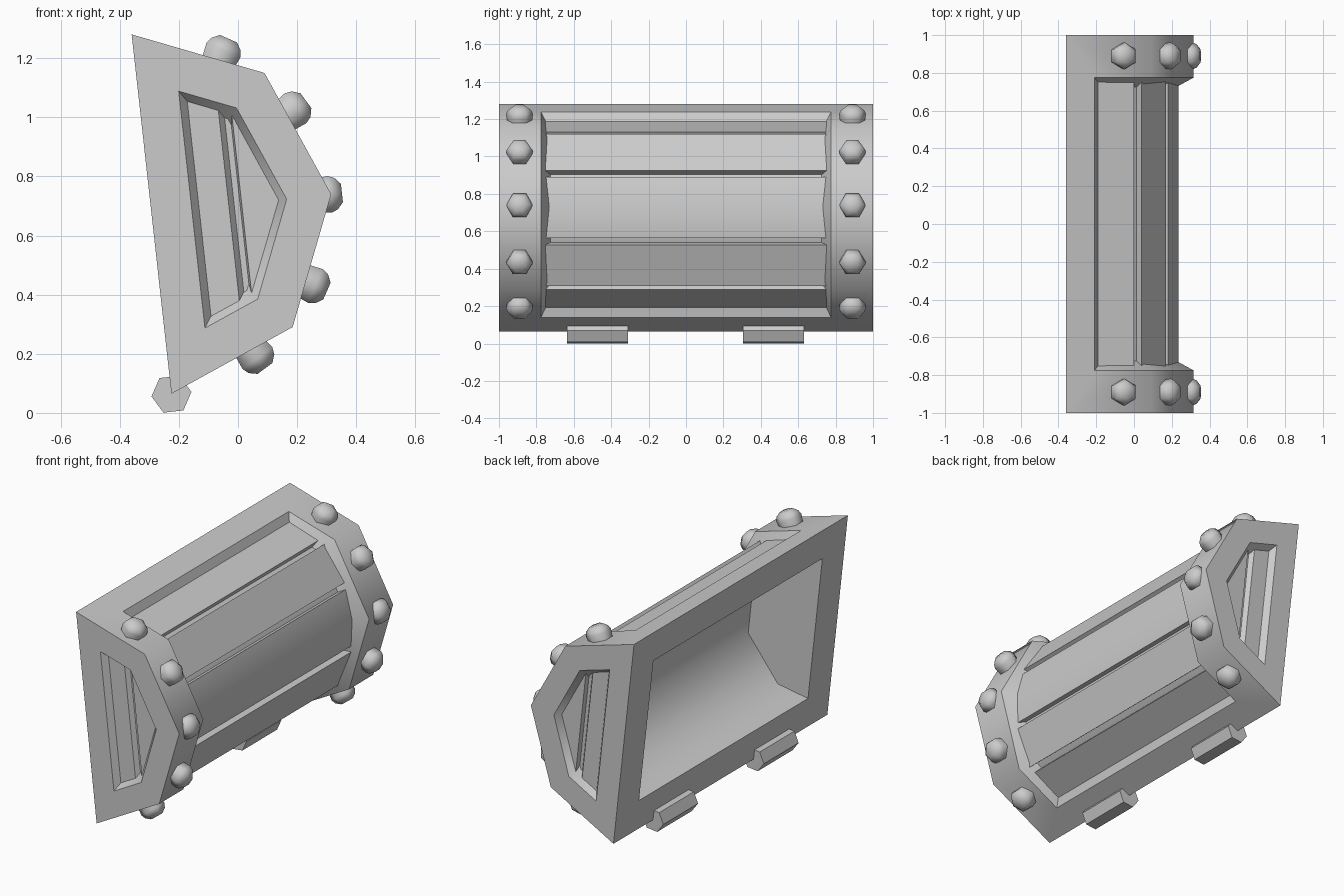
import bpy, bmesh, math
from mathutils import Matrix, Vector

cube = bpy.data.objects.get("Cube")
if cube:
    bpy.data.objects.remove(cube, do_unlink=True)

grey = bpy.data.materials.new("plain_grey")
grey.use_nodes = True
COLOUR = (0.6, 0.6, 0.6, 1)
grey.diffuse_color = COLOUR
grey.node_tree.nodes["Principled BSDF"].inputs["Base Color"].default_value = COLOUR

# Tilted lid frame: v points out of the dome, w runs up the flat open side
OUT = Vector((0.994, 0, 0.110))
UP = Vector((-0.110, 0, 0.994))
MID = Vector((-0.2925, 0, 0.6725))
RADIUS = 0.6115


def place(v, w, y):
    return MID + OUT * v + UP * w + Vector((0, y, 0))


def mirrored(half):
    """Complete a profile that is symmetric about w = 0."""
    return half + [(v, -w) for v, w in reversed(half) if w > 0]


def half_octagon(r, v0=0.0):
    """Half octagon of radius r whose two ends are cut off at v0."""
    s = math.sqrt(0.5) * r
    return mirrored([(v0, r - v0 * math.tan(math.pi / 8)), (s, s), (r, 0)])


class Builder:
    def __init__(self):
        self.bm = bmesh.new()

    def ring(self, profile, y):
        return [self.bm.verts.new(place(v, w, y)) for v, w in profile]

    def face(self, verts):
        self.bm.faces.new(verts)

    def bridge(self, a, b, closed=False):
        n = len(a)
        for i in range(n if closed else n - 1):
            j = (i + 1) % n
            self.face([a[i], a[j], b[j], b[i]])

    def finish(self, name, smooth=math.radians(46)):
        bmesh.ops.recalc_face_normals(self.bm, faces=self.bm.faces)
        mesh = bpy.data.meshes.new(name)
        self.bm.to_mesh(mesh)
        self.bm.free()
        mesh.materials.append(grey)
        return add_object(name, mesh, smooth)


def add_object(name, mesh, smooth):
    obj = bpy.data.objects.new(name, mesh)
    bpy.context.collection.objects.link(obj)
    bpy.ops.object.select_all(action='DESELECT')
    obj.select_set(True)
    bpy.context.view_layer.objects.active = obj
    bpy.ops.object.shade_smooth_by_angle(angle=smooth)
    return obj


def prism(name, stages):
    """Closed solid lofted through (profile, y) stages."""
    b = Builder()
    rings = [b.ring(p, y) for p, y in stages]
    for a, c in zip(rings, rings[1:]):
        b.bridge(a, c, True)
    b.face(rings[0])
    b.face(rings[-1])
    return b.finish(name)


# Lid shell: rims, dome recess, end recesses and hollow inside
b = Builder()
cavity = mirrored([(0, 0.429), (0.2, 0.417), (0.42, 0.19)])
rims, edges, floors, hollows = [], [], [], []
for side in (-1, 1):
    rim = b.ring(half_octagon(RADIUS), side)
    edge = b.ring(half_octagon(RADIUS, 0.144), side * 0.775)
    floor = b.ring(half_octagon(0.52, 0.175), side * 0.725)
    hollow = b.ring(cavity, side * 0.79)
    b.bridge(rim, edge)
    b.bridge(edge, floor)
    b.face(hollow)
    # sunken end panel
    panel = b.ring(half_octagon(0.46, 0.137), side)
    panel_floor = b.ring(half_octagon(0.413, 0.18), side * 0.94)
    b.bridge(rim, panel, True)
    b.bridge(panel, panel_floor, True)
    b.face(panel_floor)
    # end strip of the frame round the opening
    b.face([rim[0], rim[-1], hollow[-1], hollow[0]])
    rims.append(rim)
    edges.append(edge)
    floors.append(floor)
    hollows.append(hollow)
b.bridge(*floors)
b.bridge(*hollows)
for i in (0, -1):
    b.face([rims[0][i], edges[0][i], edges[1][i], rims[1][i]])
    b.face([edges[0][i], floors[0][i], floors[1][i], edges[1][i]])
    b.face([rims[0][i], hollows[0][i], hollows[1][i], rims[1][i]])
b.finish("lid_shell")

# Long planks across the dome
top_plank = [(0.155, 0.503), (0.341, 0.423)]
shoulder_plank = [(0.380, 0.408), (0.4875, 0.200)]
middle_plank = [(0.494, 0.164), (0.531, 0), (0.494, -0.164)]


def flip(points):
    return [(v, -w) for v, w in points]


for name, points in (("top_plank", top_plank),
                     ("upper_plank", shoulder_plank),
                     ("middle_plank", middle_plank),
                     ("lower_plank", flip(shoulder_plank)),
                     ("bottom_plank", flip(top_plank))):
    under = [(v * 0.915, w * 0.915) for v, w in reversed(points)]
    prism(name, [(points + under, -0.765), (points + under, 0.765)])

# Short planks inside the end panels
for side, label in ((-1, "front"), (1, "back")):
    for name, top, base in (
            ("wide", [(0.13, 0.39), (0.263, 0.35)], [(0.13, 0.39), (0.285, 0.34)]),
            ("narrow", [(0.307, 0.325), (0.45, 0)], [(0.300, 0.325), (0.45, 0)])):
        prism(f"{label}_{name}_end_plank",
              [(mirrored(top), side * 0.965), (mirrored(base), side * 0.935)])

# Hexagonal domed rivets around both rims
bm = bmesh.new()
rings = []
for r, h in ((0.062, -0.06), (0.072, 0.012), (0.062, 0.035), (0.036, 0.055)):
    rings.append([bm.verts.new((r * math.cos(a), r * math.sin(a), h))
                  for a in (math.radians(90 + 60 * k) for k in range(6))])
for a, c in zip(rings, rings[1:]):
    for i in range(6):
        j = (i + 1) % 6
        bm.faces.new([a[i], a[j], c[j], c[i]])
bm.faces.new(rings[0])
bm.faces.new(rings[-1])
bmesh.ops.recalc_face_normals(bm, faces=bm.faces)
rivet_mesh = bpy.data.meshes.new("rivet")
bm.to_mesh(rivet_mesh)
bm.free()
rivet_mesh.materials.append(grey)
for side, label in ((-1, "front"), (1, "back")):
    for k in range(1, 6):
        angle = math.radians(30 * k)
        v, w = math.sin(angle), math.cos(angle)
        normal = (OUT * v + UP * w).normalized()
        along = Vector((0, 1, 0))
        turn = Matrix((along.cross(normal), along, normal)).transposed()
        rivet = add_object(f"{label}_rivet_{k}", rivet_mesh, math.radians(65))
        rivet.matrix_world = (Matrix.Translation(place(v * 0.593, w * 0.593, side * 0.89))
                              @ turn.to_4x4())

# Hinge barrels along the lower edge
hexagon = [(0.068 * math.cos(k * math.pi / 3), -0.613 + 0.068 * math.sin(k * math.pi / 3))
           for k in range(6)]
for label, start in (("front", -0.635), ("back", 0.305)):
    prism(f"{label}_hinge", [(hexagon, start), (hexagon, start + 0.325)])
